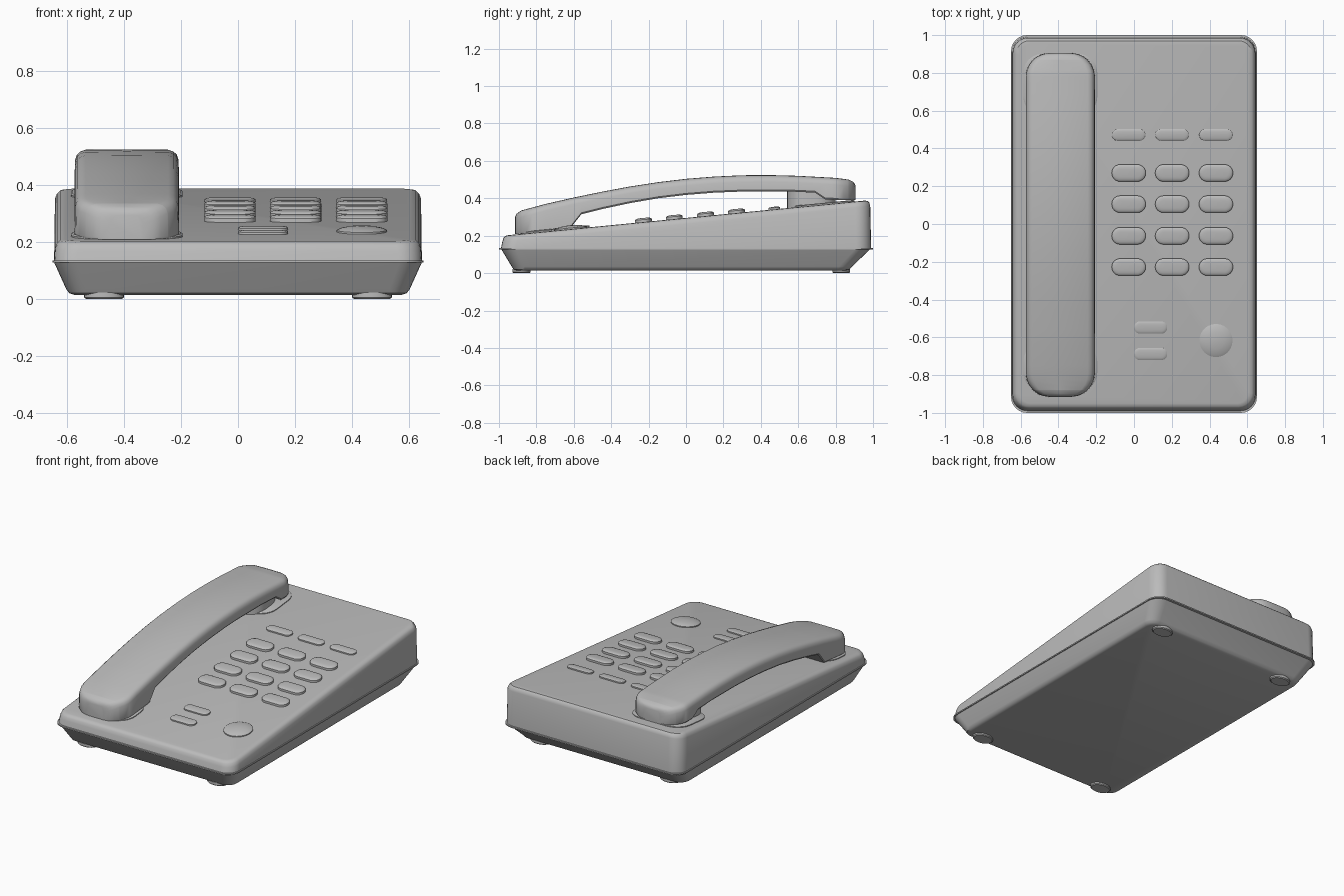
import bpy, bmesh, math

old = bpy.data.objects.get("Cube")
if old:
    bpy.data.objects.remove(old, do_unlink=True)

grey = bpy.data.materials.new("plain grey")
grey.use_nodes = True
grey.diffuse_color = (0.5, 0.5, 0.5, 1)
grey.node_tree.nodes["Principled BSDF"].inputs["Base Color"].default_value = (0.5, 0.5, 0.5, 1)


def deck(y):
    """Height of the sloping top face."""
    return 0.295 + 0.097 * y


def rounded(x0, x1, y0, y1, r, n=6):
    """Outline of a rounded rectangle, counter-clockwise."""
    pts = []
    corners = [(x1 - r, y1 - r), (x0 + r, y1 - r), (x0 + r, y0 + r), (x1 - r, y0 + r)]
    for k, (cx, cy) in enumerate(corners):
        for i in range(n + 1):
            a = math.pi / 2 * (k + i / n)
            pts.append((cx + r * math.cos(a), cy + r * math.sin(a)))
    return pts


def loft(name, rings, angle=35):
    """Skin a stack of equal-length rings and cap both ends."""
    bm = bmesh.new()
    loops = [[bm.verts.new(p) for p in ring] for ring in rings]
    n = len(loops[0])
    for a, b in zip(loops, loops[1:]):
        for i in range(n):
            j = (i + 1) % n
            bm.faces.new((a[i], a[j], b[j], b[i]))
    bm.faces.new(loops[0][::-1])
    bm.faces.new(loops[-1])
    bmesh.ops.recalc_face_normals(bm, faces=bm.faces)
    me = bpy.data.meshes.new(name)
    bm.to_mesh(me)
    bm.free()
    me.materials.append(grey)
    ob = bpy.data.objects.new(name, me)
    bpy.context.collection.objects.link(ob)
    bpy.ops.object.select_all(action='DESELECT')
    ob.select_set(True)
    bpy.context.view_layer.objects.active = ob
    bpy.ops.object.shade_smooth_by_angle(angle=math.radians(angle))
    return ob


def flat_ring(hw, y0, y1, r, z):
    return [(x, y, z) for x, y in rounded(-hw, hw, y0, y1, r)]


def deck_ring(x0, x1, y0, y1, r, dz, n=6):
    return [(x, y, deck(y) + dz) for x, y in rounded(x0, x1, y0, y1, r, n)]


# Lower tray, seam rim and sloping upper shell
loft("lower_tray", [
    flat_ring(0.575, -0.905, 0.855, 0.05, 0.014),
    flat_ring(0.592, -0.922, 0.875, 0.06, 0.020),
    flat_ring(0.603, -0.932, 0.888, 0.07, 0.035),
    flat_ring(0.645, -0.988, 0.985, 0.08, 0.128)])
loft("seam_rim", [
    flat_ring(0.651, -1.0, 1.0, 0.085, 0.127),
    flat_ring(0.651, -1.0, 1.0, 0.085, 0.135)])
loft("upper_shell", [
    flat_ring(0.645, -0.99, 0.99, 0.08, 0.13),
    deck_ring(-0.642, 0.642, -0.982, 0.985, 0.08, -0.032),
    deck_ring(-0.635, 0.635, -0.976, 0.980, 0.08, -0.013),
    deck_ring(-0.624, 0.624, -0.966, 0.970, 0.07, -0.003),
    deck_ring(-0.605, 0.605, -0.950, 0.955, 0.06, 0.0)])

# Feet
for side, sx in (("right", -0.47), ("left", 0.47)):
    for end, cy in (("front", -0.88), ("back", 0.83)):
        circle = [(math.cos(i * math.pi / 12), math.sin(i * math.pi / 12)) for i in range(24)]
        loft(f"foot_{end}_{side}", [
            [(sx + 0.07 * s * c, cy + 0.048 * s * d, z) for c, d in circle]
            for s, z in ((0.9, 0), (1, 0.005), (1, 0.022))])


# Push buttons with softly domed tops
def button(name, cx, cy, w, h, rise):
    rings = []
    for inset, dz in ((0, -0.01), (0, rise * 0.6), (0.004, rise * 0.8),
                      (0.013, rise * 0.93), (0.025, rise)):
        a, b = w / 2 - inset, h / 2 - inset
        rings.append(deck_ring(cx - a, cx + a, cy - b, cy + b, min(a, b) * 0.98, dz))
    loft(name, rings)


columns = (-0.028, 0.202, 0.434)
for c, x in enumerate(columns):
    for r, y in enumerate((0.27, 0.105, -0.063, -0.228)):
        button(f"dial_key_{r}_{c}", x, y, 0.18, 0.09, 0.022)
    button(f"memory_key_{c}", x, 0.472, 0.178, 0.062, 0.014)
for i, y in enumerate((-0.548, -0.688)):
    button(f"function_key_{i}", 0.088, y, 0.176, 0.065, 0.013)

# Large round button
loft("round_button", [
    [(0.434 + r * math.cos(a), -0.617 + r * math.sin(a), deck(-0.617 + r * math.sin(a)) + dz)
     for a in (i * math.pi / 12 for i in range(24))]
    for r, dz in ((0.088, -0.01), (0.088, 0.006), (0.075, 0.012), (0.045, 0.018), (0.015, 0.021))])

# Handset cradle lips and the post under the earpiece
CX = -0.39
for name, y0, y1 in (("front_cradle_lip", -0.885, -0.63), ("back_cradle_lip", 0.575, 0.9)):
    loft(name, [deck_ring(CX - 0.196, CX + 0.196, y0, y1, 0.1, -0.01),
                deck_ring(CX - 0.196, CX + 0.196, y0, y1, 0.1, 0.005),
                deck_ring(CX - 0.19, CX + 0.19, y0 + 0.006, y1 - 0.006, 0.1, 0.009)])
post = rounded(CX - 0.145, CX + 0.145, 0.54, 0.80, 0.1)
loft("earpiece_post", [[(x, y, deck(y) - 0.01) for x, y in post],
                       [(x, y, 0.45) for x, y in post]])

# Handset: sections swept front to back along top and bottom profiles
TOP = [(-0.915, 0.300), (-0.905, 0.318), (-0.88, 0.335), (-0.75, 0.370), (-0.6, 0.404),
       (-0.45, 0.435), (-0.3, 0.463), (-0.15, 0.486), (0.0, 0.504), (0.15, 0.516),
       (0.3, 0.523), (0.45, 0.524), (0.6, 0.520), (0.8, 0.509), (0.87, 0.500),
       (0.895, 0.488), (0.905, 0.472)]
BOTTOM = [(-0.915, 0.208), (-0.62, 0.238), (-0.56, 0.314), (-0.45, 0.342), (-0.3, 0.374),
          (-0.15, 0.400), (0.0, 0.418), (0.15, 0.430), (0.3, 0.436), (0.54, 0.437),
          (0.69, 0.430), (0.745, 0.393), (0.905, 0.390)]


def sample(table, y):
    for (ya, za), (yb, zb) in zip(table, table[1:]):
        if y <= yb + 1e-6:
            return za + (zb - za) * (y - ya) / (yb - ya)
    return table[-1][1]


START, END, R, HALF = -0.915, 0.905, 0.125, 0.183
stations = {y for y, z in TOP + BOTTOM}
for i in range(1, 7):
    d = R * (1 - math.cos(i * math.pi / 12))
    stations |= {round(START + d, 4), round(END - d, 4)}

sections = []
for y in sorted(stations):
    top, low = sample(TOP, y), sample(BOTTOM, y)
    d = max(0, R - min(y - START, END - y))
    w = HALF - R + math.sqrt(max(0, R * R - d * d))
    half = [(w - 0.006, low), (w, low + 0.008), (w - 0.002, top - 0.036), (w - 0.008, top - 0.018),
            (w - 0.020, top - 0.007), (w - 0.038, top - 0.001)]
    ring = half + [(0, top)] + [(-x, z) for x, z in reversed(half)]
    sections.append([(CX + x, y, z) for x, z in ring])
loft("handset", sections)
